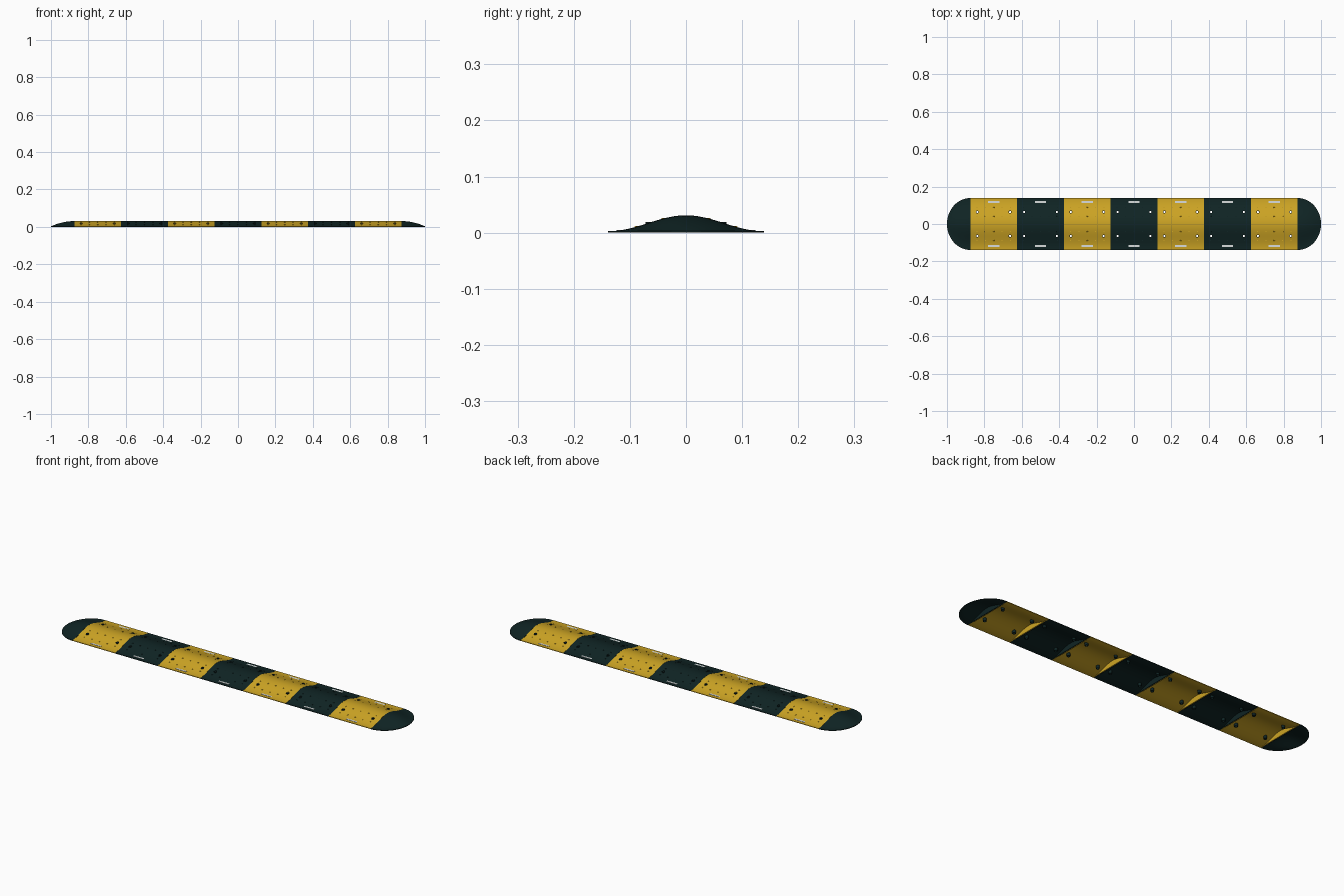
import bpy, bmesh, math

if "Cube" in bpy.data.objects:
    bpy.data.objects.remove(bpy.data.objects["Cube"])

def mat(name, rgb):
    m = bpy.data.materials.new(name)
    m.diffuse_color = (*rgb, 1)
    m.use_nodes = True
    m.node_tree.nodes["Principled BSDF"].inputs["Base Color"].default_value = m.diffuse_color
    return m

YELLOW = mat("safety yellow", (0.62, 0.38, 0.018))
BLACK = mat("green black rubber", (0.005, 0.018, 0.018))
WHITE = mat("light grey", (0.70, 0.73, 0.73))

W, EDGE, RISE = 0.139, 0.003, 0.028   # half width, rim height, bell height
SHELL, WALL = 0.004, 0.004            # shell thickness, end wall thickness

def bell(y):
    """Height of the bump above the ground at y."""
    return EDGE + RISE * 0.5 * (1 + math.cos(math.pi * min(abs(y) / 0.136, 1)))

def finish(name, bm, material, smooth=True):
    bmesh.ops.recalc_face_normals(bm, faces=bm.faces)
    me = bpy.data.meshes.new(name)
    bm.to_mesh(me)
    bm.free()
    me.materials.append(material)
    ob = bpy.data.objects.new(name, me)
    bpy.context.collection.objects.link(ob)
    if smooth:
        bpy.ops.object.select_all(action='DESELECT')
        ob.select_set(True)
        bpy.context.view_layer.objects.active = ob
        bpy.ops.object.shade_smooth_by_angle(angle=math.radians(30))
    return ob

def shell(xs, width, height):
    """Hollow bump: top sheet, recessed underside, flat rim and end walls."""
    bm = bmesh.new()
    vs = [-1, -0.96, -0.9] + [i / 12 for i in range(-10, 11)] + [0.9, 0.96, 1]
    n, m = len(xs), len(vs)
    top, bot = [], []
    for i, x in enumerate(xs):
        w, h = width(x), height(x)
        inside = 1 < i < n - 2
        tr, br = [], []
        for v in vs:
            z = EDGE + (bell(v * W) - EDGE) * h
            under = max(0, z - SHELL) if inside and abs(v) < 0.93 else 0
            tr.append(bm.verts.new((x, v * w, z)))
            br.append(bm.verts.new((x, v * w, under)))
        top.append(tr)
        bot.append(br)
    for i in range(n - 1):
        for j in range(m - 1):
            for g in (top, bot):
                bm.faces.new((g[i][j], g[i + 1][j], g[i + 1][j + 1], g[i][j + 1]))
        for j in (0, m - 1):
            bm.faces.new((top[i][j], top[i + 1][j], bot[i + 1][j], bot[i][j]))
    for i in (0, n - 1):
        for j in range(m - 1):
            bm.faces.new((top[i][j], top[i][j + 1], bot[i][j + 1], bot[i][j]))
    return bm

def tube(bm, x, y, r_out, r_in, z0, z1, sides=16):
    """Open sleeve lining a bolt hole."""
    rings = []
    for r, z in ((r_out, z0), (r_out, z1), (r_in, z1), (r_in, z0)):
        rings.append([bm.verts.new((x + r * math.cos(a), y + r * math.sin(a), z))
                      for a in (2 * math.pi * k / sides for k in range(sides))])
    for a in range(4):
        p, q = rings[a], rings[(a + 1) % 4]
        for k in range(sides):
            l = (k + 1) % sides
            bm.faces.new((p[k], p[l], q[l], q[k]))

HOLES = [(sx * 0.0875, sy * 0.064) for sx in (-1, 1) for sy in (-1, 1)]

# seven alternating bump segments
for s in range(7):
    cx = (s - 3) * 0.25
    colour = YELLOW if s % 2 == 0 else BLACK
    x0, x1 = cx - 0.1247, cx + 0.1247
    xs = [x0, x0 + WALL, x0 + WALL + 0.0003] + [cx + k * 0.04 for k in (-2, -1, 0, 1, 2)]
    xs += [x1 - WALL - 0.0003, x1 - WALL, x1]
    seg = finish(f"bump_segment_{s + 1}", shell(xs, lambda x: W, lambda x: 1), colour, False)

    # bolt holes cut through the shell
    cb = bmesh.new()
    for hx, hy in HOLES:
        r = bmesh.ops.create_cone(cb, cap_ends=True, segments=16, radius1=0.0075,
                                  radius2=0.0075, depth=0.1)
        bmesh.ops.translate(cb, verts=r["verts"], vec=(cx + hx, hy, 0))
    cutter = finish("hole_cutter", cb, colour, False)
    cutter.hide_render = True
    mod = seg.modifiers.new("holes", 'BOOLEAN')
    mod.operation, mod.solver, mod.object = 'DIFFERENCE', 'EXACT', cutter
    bpy.ops.object.select_all(action='DESELECT')
    seg.select_set(True)
    bpy.context.view_layer.objects.active = seg
    bpy.ops.object.modifier_apply(modifier=mod.name)
    bpy.data.objects.remove(cutter)
    bpy.ops.object.shade_smooth_by_angle(angle=math.radians(30))

    # dark sleeves lining the bolt holes
    sb = bmesh.new()
    for hx, hy in HOLES:
        tube(sb, cx + hx, hy, 0.0085, 0.006, 0.001, bell(hy) + 0.001)
    finish(f"bolt_sleeves_{s + 1}", sb, BLACK)

    # small grip studs on both slopes
    gb = bmesh.new()
    for y in (-0.088, -0.04, 0.04, 0.088):
        for k in range(-2, 3):
            r = bmesh.ops.create_cone(gb, cap_ends=True, segments=10, radius1=0.004,
                                      radius2=0.003, depth=0.003)
            bmesh.ops.translate(gb, verts=r["verts"], vec=(cx + k * 0.045, y, bell(y) - 0.0005))
    finish(f"grip_studs_{s + 1}", gb, colour)

    # light strips along both rims
    rb = bmesh.new()
    for y in (-0.118, 0.118):
        r = bmesh.ops.create_cube(rb, size=1)
        bmesh.ops.scale(rb, verts=r["verts"], vec=(0.06, 0.01, 0.003))
        bmesh.ops.translate(rb, verts=r["verts"], vec=(cx, y, bell(y) - 0.0005))
    finish(f"rim_strips_{s + 1}", rb, WHITE, False)

# rounded end caps
def cap_t(x):
    return min(max((abs(x) - 0.875) / 0.125, 0), 1)

for name, side in (("left_end_cap", -1), ("right_end_cap", 1)):
    ts = [0, 0.03, 0.033] + [math.sin(math.pi / 2 * k / 14) for k in range(1, 14)] + [0.9985, 0.99999]
    xs = [side * (0.875 + 0.125 * t) for t in ts]
    finish(name, shell(xs, lambda x: W * math.sqrt(1 - cap_t(x) ** 2),
                       lambda x: 1 - cap_t(x) ** 2), BLACK)
